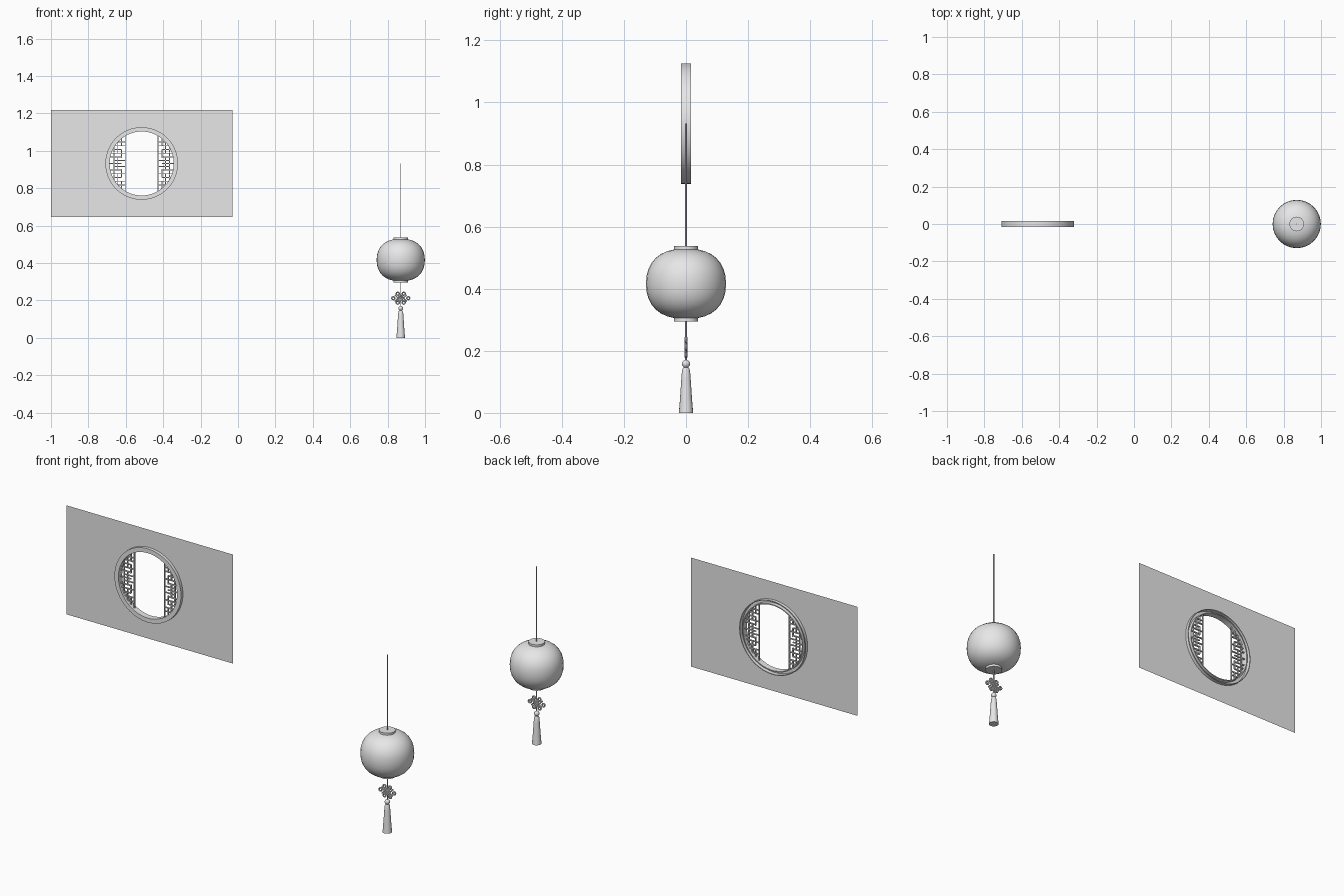
import bpy, bmesh, math
from mathutils import Vector, Matrix

cube = bpy.data.objects.get("Cube")
if cube:
    bpy.data.objects.remove(cube, do_unlink=True)

GREY = (0.8, 0.8, 0.8, 1)
grey = bpy.data.materials.new("plain grey")
grey.use_nodes = True
grey.diffuse_color = GREY
grey.node_tree.nodes["Principled BSDF"].inputs["Base Color"].default_value = GREY

WX, WZ = -0.515, 0.932      # window centre
LX = 0.87                   # lantern axis


def finish(name, bm, smooth=False):
    mesh = bpy.data.meshes.new(name)
    bm.to_mesh(mesh)
    bm.free()
    mesh.materials.append(grey)
    ob = bpy.data.objects.new(name, mesh)
    bpy.context.collection.objects.link(ob)
    if smooth:
        bpy.ops.object.select_all(action='DESELECT')
        ob.select_set(True)
        bpy.context.view_layer.objects.active = ob
        bpy.ops.object.shade_smooth_by_angle(angle=math.radians(35))
    return ob


def lathe(name, profile, matrix, segments=32, closed=False):
    """Spin (radius, height) points around the local z axis."""
    bm = bmesh.new()
    pts = [bm.verts.new((r, 0, z)) for r, z in profile]
    pairs = list(zip(pts, pts[1:] + pts[:1])) if closed else list(zip(pts, pts[1:]))
    edges = [bm.edges.new(p) for p in pairs]
    bmesh.ops.spin(bm, geom=pts + edges, axis=(0, 0, 1), cent=(0, 0, 0),
                   angle=math.tau, steps=segments, use_merge=True)
    bmesh.ops.remove_doubles(bm, verts=bm.verts, dist=1e-5)
    bmesh.ops.recalc_face_normals(bm, faces=bm.faces)
    bm.transform(matrix)
    return finish(name, bm, True)


def add_box(bm, x0, x1, z0, z1, depth):
    m = Matrix.Translation(((x0 + x1) / 2, 0, (z0 + z1) / 2))
    m = m @ Matrix.Diagonal((x1 - x0, depth, z1 - z0, 1))
    bmesh.ops.create_cube(bm, size=1, matrix=m)


def add_rod(bm, a, b, radius, sides=8):
    a, b = Vector(a), Vector(b)
    m = Matrix.Translation((a + b) / 2) @ (b - a).to_track_quat('Z', 'Y').to_matrix().to_4x4()
    bmesh.ops.create_cone(bm, cap_ends=True, segments=sides, radius1=radius,
                          radius2=radius, depth=(b - a).length, matrix=m)


# Wall: a thin sheet with a round opening
HALF_W, HALF_H, HOLE = 0.485, 0.287, 0.192
corner = math.atan2(HALF_H, HALF_W)
angles = sorted([i * math.tau / 64 for i in range(64)]
                + [corner, math.pi - corner, math.pi + corner, math.tau - corner])
bm = bmesh.new()
inner, outer = [], []
for a in angles:
    c, s = math.cos(a), math.sin(a)
    reach = min(HALF_W / max(abs(c), 1e-6), HALF_H / max(abs(s), 1e-6))
    inner.append(bm.verts.new((WX + HOLE * c, 0, WZ + HOLE * s)))
    outer.append(bm.verts.new((WX + reach * c, 0, WZ + reach * s)))
for i in range(len(angles)):
    bm.faces.new((inner[i - 1], outer[i - 1], outer[i], inner[i]))
bmesh.ops.recalc_face_normals(bm, faces=bm.faces)
if bm.faces[0].normal.y > 0:
    bmesh.ops.reverse_faces(bm, faces=bm.faces)
finish("wall", bm)

# Round window frame, grooved at the back
to_window = Matrix.Translation((WX, 0, WZ)) @ Matrix.Rotation(math.pi / 2, 4, 'X')
lathe("window_frame", [(0.171, 0.016), (0.194, 0.016), (0.194, -0.016), (0.190, -0.016),
                       (0.190, 0.004), (0.176, 0.004), (0.176, -0.016), (0.171, -0.016)],
      to_window, 64, True)

# Lattice side panels, each bar trimmed to the round opening
R, BAR = 0.172, 0.0022
uprights = [(0.088, -0.2, 0.2), (0.108, 0.03, 0.075), (0.108, -0.075, -0.03),
            (0.108, 0.095, 0.2), (0.108, -0.2, -0.095), (0.128, -0.2, -0.055),
            (0.128, 0.055, 0.2), (0.128, -0.035, 0.035), (0.148, -0.055, 0.055),
            (0.148, 0.06, 0.2), (0.148, -0.2, -0.06)]
rails = [(0.0, 0.108, 0.2), (0.016, 0.088, 0.148), (0.035, 0.108, 0.2),
         (0.055, 0.088, 0.2), (0.075, 0.108, 0.2), (0.095, 0.088, 0.148),
         (0.115, 0.088, 0.2)]
for side, name in ((-1, "right_lattice"), (1, "left_lattice")):
    bm = bmesh.new()
    for d, lo, hi in uprights:
        edge = math.sqrt(R * R - d * d)
        lo, hi = max(lo, -edge), min(hi, edge)
        if hi > lo:
            add_box(bm, WX + side * d - BAR, WX + side * d + BAR, WZ + lo, WZ + hi, 0.008)
    for h, near, far in rails:
        far = min(far, math.sqrt(R * R - h * h))
        xs = sorted((WX + side * near, WX + side * far))
        for z in {h, -h}:
            add_box(bm, xs[0], xs[1], WZ + z - BAR, WZ + z + BAR, 0.008)
    finish(name, bm)

# Lantern body: a plump rounded drum
axis = Matrix.Translation((LX, 0, 0))
profile = []
for i in range(17):
    t = math.pi * (i / 16 - 0.5)
    c, s = math.cos(t), math.sin(t)
    profile.append((0.129 * max(c, 0) ** 0.8, 0.416 + 0.113 * math.copysign(abs(s) ** 0.9, s)))
profile[0] = (0, profile[0][1])
profile[-1] = (0, profile[-1][1])
lathe("lantern_body", profile, axis, 32)

# Collars at the top and bottom of the lantern
for name, low, high in (("top_collar", 0.518, 0.537), ("bottom_collar", 0.295, 0.314)):
    lathe(name, [(0, low), (0.039, low), (0.039, high), (0, high)], axis, 32)

# Cords above and below
for name, low, high in (("hanging_cord", 0.53, 0.932), ("lower_cord", 0.16, 0.30)):
    bm = bmesh.new()
    add_rod(bm, (LX, 0, low), (LX, 0, high), 0.0025)
    finish(name, bm, True)

# Decorative knot: six loops around a woven diamond
KZ = 0.212
loops = [(sx * 0.040, 0) for sx in (-1, 1)]
loops += [(sx * 0.016, sz * 0.024) for sx in (-1, 1) for sz in (-1, 1)]
for i, (dx, dz) in enumerate(loops):
    place = Matrix.Translation((LX + dx, 0, KZ + dz)) @ Matrix.Rotation(math.pi / 2, 4, 'X')
    ring = [(0.008 + 0.0035 * math.cos(k * math.tau / 8),
             0.0045 * math.sin(k * math.tau / 8)) for k in range(8)]
    lathe(f"knot_loop_{i + 1}", ring, place, 16, True)
bm = bmesh.new()
for slant in (-1, 1):
    for shift in (-0.014, 0, 0.014):
        add_rod(bm, (LX + shift - 0.018, slant * 0.002, KZ - slant * 0.018),
                (LX + shift + 0.018, slant * 0.002, KZ + slant * 0.018), 0.0035)
finish("knot_weave", bm, True)

# Bead and tassel
bm = bmesh.new()
bmesh.ops.create_uvsphere(bm, u_segments=16, v_segments=10, radius=0.013,
                          matrix=Matrix.Translation((LX, 0, 0.158)))
finish("bead", bm, True)
lathe("tassel", [(0, 0.148), (0.009, 0.146), (0.013, 0.136), (0.015, 0.11),
                 (0.019, 0.05), (0.023, 0), (0, 0)], axis, 16)
